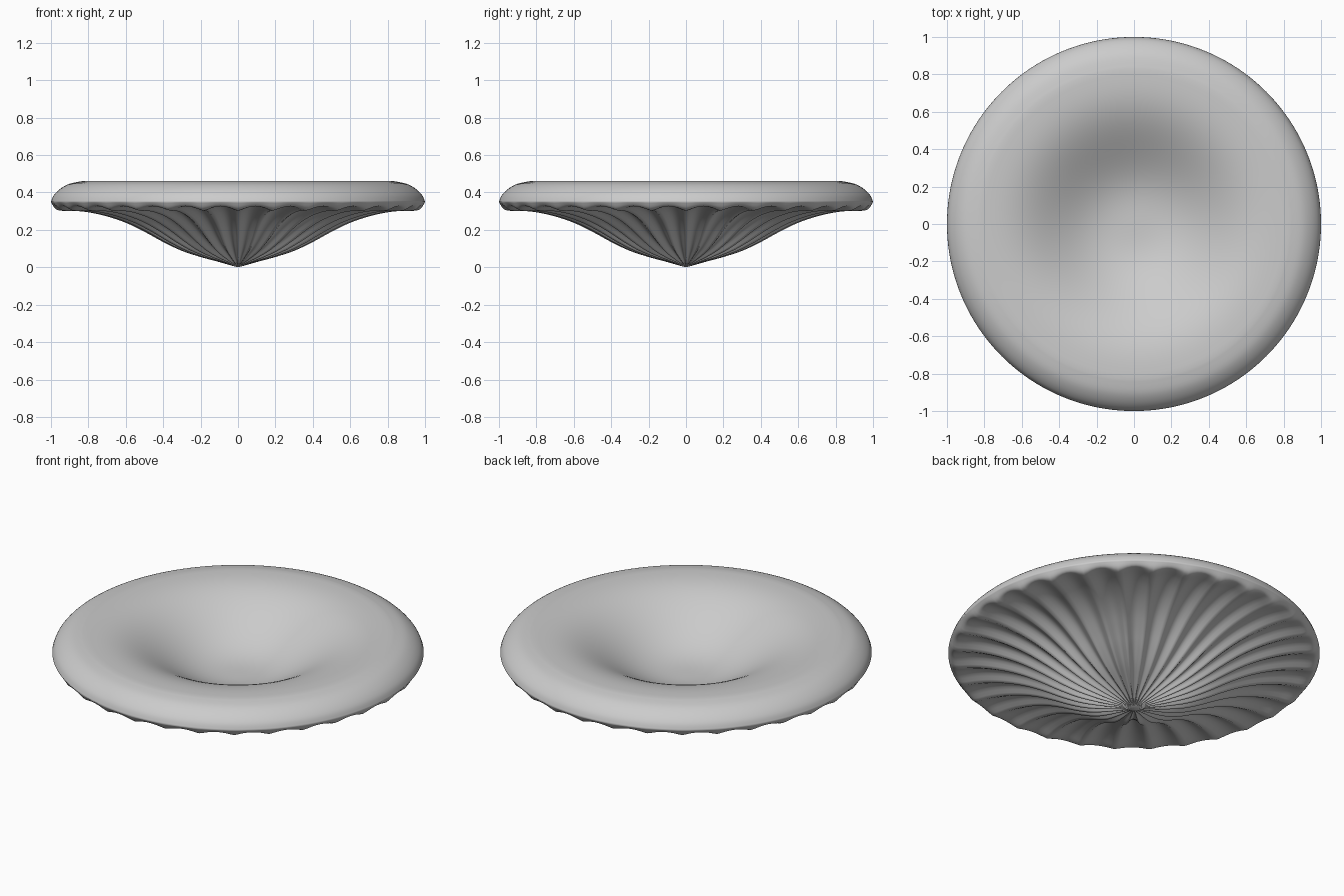
import bpy, bmesh, math

if "Cube" in bpy.data.objects:
    bpy.data.objects.remove(bpy.data.objects["Cube"])

SEG, GILLS = 256, 32


def spline(pts, steps):
    """Catmull-Rom curve through profile points."""
    p = [pts[0]] + pts + [pts[-1]]
    out = []
    for i in range(1, len(p) - 2):
        for s in range(steps):
            t = s / steps
            out.append(tuple(0.5 * (2 * b + (c - a) * t + (2 * a - 5 * b + 4 * c - d) * t * t
                                    + (3 * b - a - 3 * c + d) * t ** 3)
                             for a, b, c, d in zip(p[i - 1], p[i], p[i + 1], p[i + 2])))
    return out + [pts[-1]]


# underside profile, centre to lip: radius, height, gill depth
under = spline([(0.02, 0.005, 0.0), (0.1, 0.028, 0.008), (0.2, 0.055, 0.02), (0.3, 0.088, 0.028),
                (0.4, 0.135, 0.032), (0.5, 0.19, 0.032), (0.6, 0.238, 0.032), (0.7, 0.272, 0.032),
                (0.8, 0.294, 0.03), (0.88, 0.302, 0.028), (0.95, 0.303, 0.024),
                (0.98, 0.317, 0.012), (1.0, 0.35, 0.0)], 4)
# rounded lip
lip = spline([(1.0, 0.35, 0), (0.985, 0.385, 0), (0.95, 0.42, 0), (0.9, 0.447, 0), (0.83, 0.461, 0)], 4)
# dished top, lip to centre
dish = []
for i in range(1, 28):
    t = 1 - i / 28
    dish.append((0.83 * t, 0.22 + 0.241 * (t - math.sin(2 * math.pi * t) / (2 * math.pi)), 0))

# revolve the profile, pressing radial gills into the underside
bm = bmesh.new()
rings = []
for r, z, depth in under + lip[1:] + dish:
    ring = []
    for k in range(SEG):
        a = 2 * math.pi * k / SEG
        groove = abs(math.sin(GILLS * a / 2)) ** 1.3
        ring.append(bm.verts.new((r * math.cos(a), r * math.sin(a), z + depth * groove)))
    rings.append(ring)
for lo, hi in zip(rings, rings[1:]):
    for k in range(SEG):
        n = (k + 1) % SEG
        bm.faces.new((lo[k], lo[n], hi[n], hi[k]))
bottom = bm.verts.new((0, 0, 0))
top = bm.verts.new((0, 0, 0.22))
for k in range(SEG):
    n = (k + 1) % SEG
    bm.faces.new((bottom, rings[0][n], rings[0][k]))
    bm.faces.new((top, rings[-1][k], rings[-1][n]))
bmesh.ops.recalc_face_normals(bm, faces=bm.faces)
for f in bm.faces:
    f.smooth = True

mesh = bpy.data.meshes.new("mushroom_cap")
bm.to_mesh(mesh)
bm.free()
bpy.context.collection.objects.link(bpy.data.objects.new("mushroom_cap", mesh))
